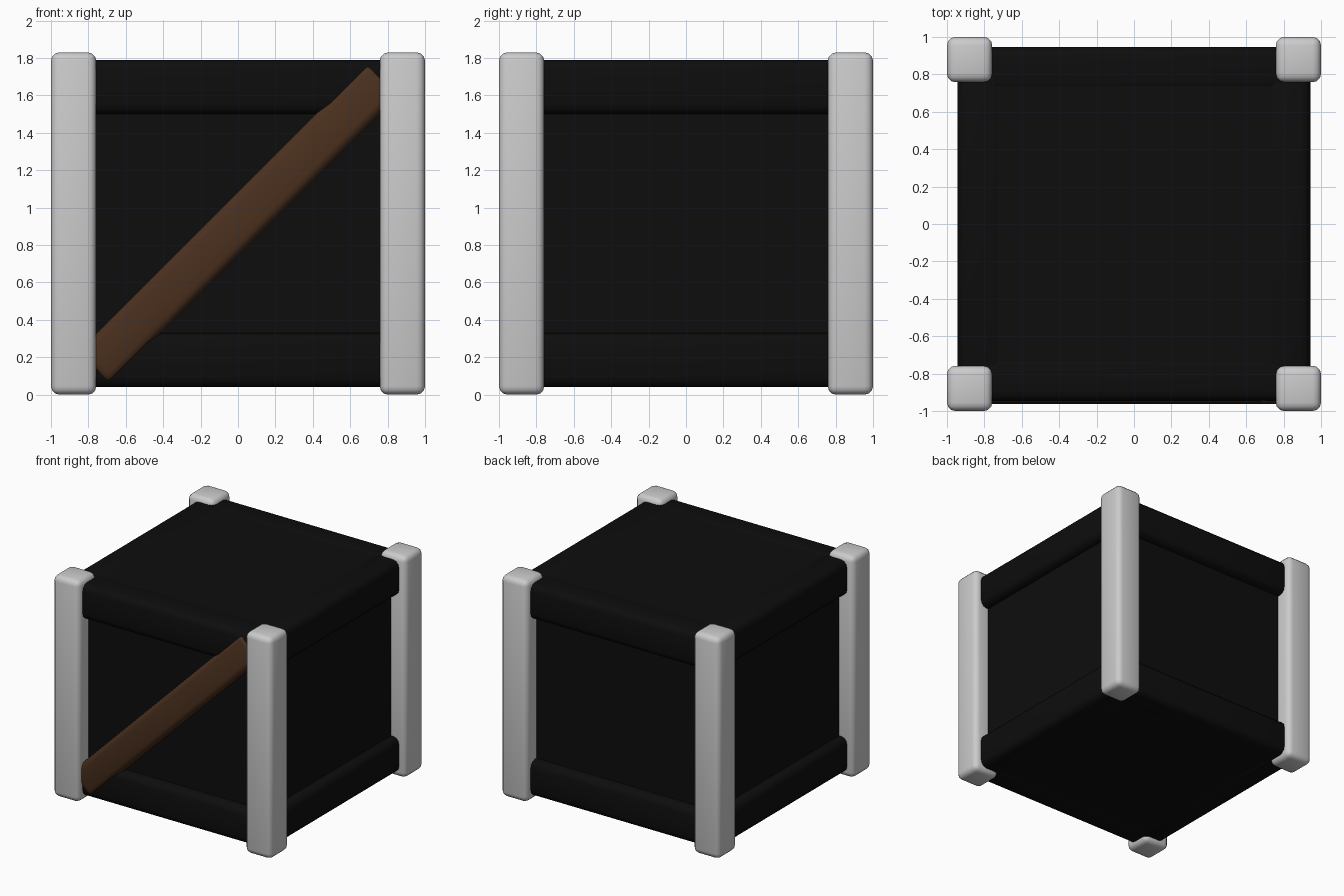
import bpy
from math import radians

if "Cube" in bpy.data.objects:
    bpy.data.objects.remove(bpy.data.objects["Cube"])

MID = 0.915  # half of the total height


def material(name, color):
    mat = bpy.data.materials.new(name)
    mat.diffuse_color = color
    mat.use_nodes = True
    mat.node_tree.nodes["Principled BSDF"].inputs["Base Color"].default_value = mat.diffuse_color
    return mat


black = material("black_wood", (0.004, 0.004, 0.004, 1))
brown = material("brown_wood", (0.07, 0.03, 0.013, 1))


def block(name, center, size, bevel=0.0, mat=None, tilt=0.0):
    """Box with rounded edges and smooth shading."""
    bpy.ops.mesh.primitive_cube_add(size=1, location=center)
    ob = bpy.context.object
    ob.name = name
    ob.scale = size
    bpy.ops.object.transform_apply(location=False, rotation=False, scale=True)
    ob.rotation_euler.y = tilt
    if bevel:
        mod = ob.modifiers.new("round_edges", 'BEVEL')
        mod.width = bevel
        mod.segments = 3
        mod.limit_method = 'NONE'
        bpy.ops.object.shade_smooth()
    if mat:
        ob.data.materials.append(mat)
    return ob


# Inner box forming the recessed panels
block("crate_box", (0, 0, MID), (1.74, 1.74, 1.74), 0, black)

# Corner posts
for sx, side in ((-1, "left"), (1, "right")):
    for sy, end in ((-1, "front"), (1, "back")):
        block(f"{end}_{side}_post", (sx * 0.879, sy * 0.879, MID),
              (0.242, 0.242, 1.83), 0.045)

# Top and bottom rails on all four sides
for z, level in ((0.185, "bottom"), (1.645, "top")):
    for s, end, side in ((-1, "front", "left"), (1, "back", "right")):
        block(f"{level}_{end}_rail", (0, s * 0.825, z),
              (1.72, 0.245, 0.29), 0.055, black)
        block(f"{level}_{side}_rail", (s * 0.82, 0, z),
              (0.245, 1.72, 0.29), 0.055, black)

# Diagonal brace across the front
block("front_brace", (0, -0.842, MID), (2.2, 0.24, 0.24), 0.045, brown,
      radians(-45))
